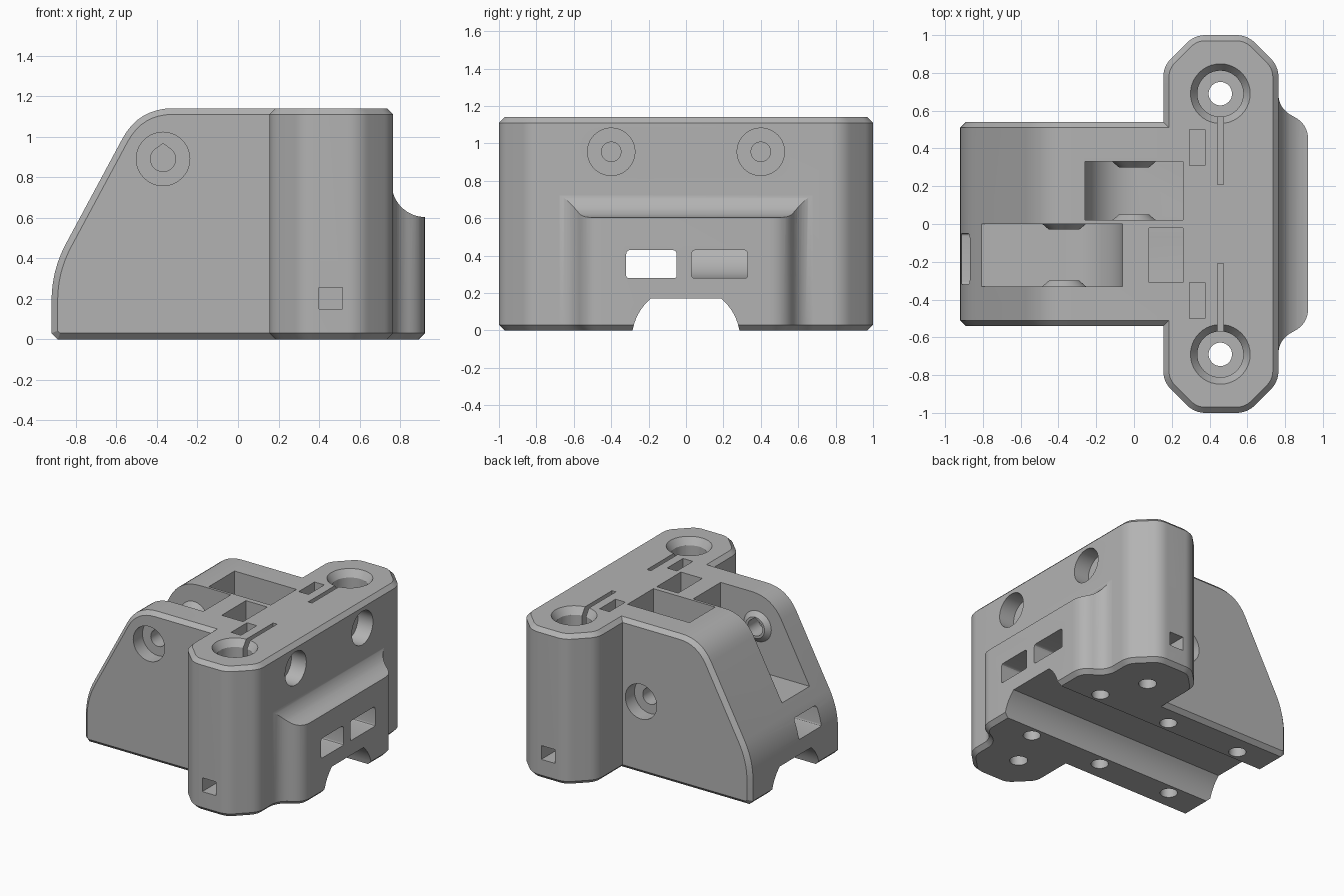
import bpy, bmesh, math
from mathutils import Vector

if "Cube" in bpy.data.objects:
    bpy.data.objects.remove(bpy.data.objects["Cube"])

grey = bpy.data.materials.new("plain_grey")
grey.diffuse_color = (0.45, 0.45, 0.45, 1)
grey.use_nodes = True
grey.node_tree.nodes["Principled BSDF"].inputs["Base Color"].default_value = grey.diffuse_color


def place(axis, u, v, w):
    return {'x': (w, u, v), 'y': (u, w, v), 'z': (u, v, w)}[axis]


def loft(name, axis, rings):
    """Solid through matching 2D rings [(points, position along axis)]."""
    bm = bmesh.new()
    loops = [[bm.verts.new(place(axis, p[0], p[1], w)) for p in pts] for pts, w in rings]
    n = len(loops[0])
    for a, b in zip(loops, loops[1:]):
        for i in range(n):
            j = (i + 1) % n
            bm.faces.new((a[i], a[j], b[j], b[i]))
    bm.faces.new(loops[0])
    bm.faces.new(loops[-1])
    bmesh.ops.recalc_face_normals(bm, faces=bm.faces)
    me = bpy.data.meshes.new(name)
    bm.to_mesh(me)
    bm.free()
    me.materials.append(grey)
    ob = bpy.data.objects.new(name, me)
    bpy.context.collection.objects.link(ob)
    return ob


def circle(cx, cy, r, n=40):
    return [(cx + r * math.cos(2 * math.pi * i / n), cy + r * math.sin(2 * math.pi * i / n))
            for i in range(n)]


def teardrop(cx, cy, r):
    """Circle with a small printable peak on top."""
    pts = [(cx + r * math.cos(a), cy + r * math.sin(a))
           for a in [math.radians(125 + 290 * i / 32) for i in range(33)]]
    return pts + [(cx, cy + r * 1.22)]


def rect(u0, u1, v0, v1):
    return [(u0, v0), (u1, v0), (u1, v1), (u0, v1)]


def rounded(corners, n=8):
    """Round each corner (u, v, d) starting at distance d from it."""
    out = []
    for i, (u, v, d) in enumerate(corners):
        p = Vector((u, v))
        if d == 0:
            out.append(p)
            continue
        a = p + (Vector(corners[i - 1][:2]) - p).normalized() * d
        b = p + (Vector(corners[(i + 1) % len(corners)][:2]) - p).normalized() * d
        for k in range(n + 1):
            t = k / n
            out.append(a * (1 - t) ** 2 + p * (2 * t * (1 - t)) + b * t * t)
    return out


def inset(pts, d):
    """Move a closed outline inwards by d."""
    pts = [Vector(p) for p in pts]
    n = len(pts)
    area = sum(pts[i - 1].x * pts[i].y - pts[i].x * pts[i - 1].y for i in range(n))
    s = 1 if area > 0 else -1
    out = []
    for i, p in enumerate(pts):
        e0 = (p - pts[i - 1]).normalized()
        e1 = (pts[(i + 1) % n] - p).normalized()
        n0, n1 = Vector((-e0.y, e0.x)) * s, Vector((-e1.y, e1.x)) * s
        out.append(p + (n0 + n1) * (d / (1 + n0.dot(n1))))
    return out


def prism(name, axis, pts, lo, hi, c_lo=0, c_hi=0):
    rings = [(pts, lo + c_lo), (pts, hi - c_hi)]
    if c_lo:
        rings.insert(0, (inset(pts, c_lo), lo))
    if c_hi:
        rings.append((inset(pts, c_hi), hi))
    return loft(name, axis, rings)


def combine(target, other, op):
    m = target.modifiers.new(op, 'BOOLEAN')
    m.operation, m.object, m.solver = op, other, 'EXACT'
    bpy.context.view_layer.objects.active = target
    bpy.ops.object.modifier_apply(modifier=m.name)
    bpy.data.objects.remove(other)


C = 0.03
# Sloped body
body = prism("bracket_body", 'y', rounded([
    (-0.89, 0, 0), (0.5, 0, 0), (0.5, 1.14, 0), (-0.49, 1.14, 0.17),
    (-0.92, 0.34, 0.15), (-0.92, C, 0)]), -0.54, 0.54, C, C)

# Wide upright block
block = prism("rod_block", 'z', rounded([
    (0.32, -1, 0.06), (0.60, -1, 0.06), (0.765, -0.835, 0.06), (0.765, 0.835, 0.06),
    (0.60, 1, 0.06), (0.32, 1, 0.06), (0.155, 0.835, 0.06), (0.155, -0.835, 0.06)]),
    0, 1.14, C, C)
combine(body, block, 'UNION')

# Bulge with a concave top fillet
bulge = prism("front_bulge", 'z', rounded([
    (0.6, -0.75, 0), (0.764, -0.75, 0), (0.764, -0.61, 0.085), (0.922, -0.53, 0.085),
    (0.922, 0.53, 0.085), (0.764, 0.61, 0.085), (0.764, 0.75, 0), (0.6, 0.75, 0)]),
    0, 0.77, C, 0)
combine(bulge, prism("fillet_cutter", 'y', circle(0.925, 0.77, 0.167, 64), -0.9, 0.9), 'DIFFERENCE')
combine(body, bulge, 'UNION')


def cut(axis, pts, lo, hi):
    combine(body, prism("cutter", axis, pts, lo, hi), 'DIFFERENCE')


# Flat-topped round channel underneath
a0 = math.asin(0.22 / 0.29)
cut('x', [(0.29 * math.cos(a), -0.05 + 0.29 * math.sin(a))
          for a in [-0.6 + (a0 + 0.6) * i / 16 for i in range(17)]]
    + [(-0.29 * math.cos(a), -0.05 + 0.29 * math.sin(a))
       for a in [a0 - (a0 + 0.6) * i / 16 for i in range(17)]], -1.2, 1.2)

# Pulley pockets: rear one and the one open to the slope
cut('y', [(0.26, 1.3), (-0.26, 1.3)]
    + [(0.26 * math.cos(a), 0.54 + 0.26 * math.sin(a))
       for a in [math.pi * (1 + i / 24) for i in range(13)]] + [(0.26, 0.28)], 0.02, 0.33)
cut('y', [(-1.2, 1.3), (-1.2, 0.55), (-0.37, 0.55)]
    + [(-0.37 + 0.31 * math.cos(a), 0.86 + 0.31 * math.sin(a))
       for a in [math.pi * (-0.5 + i / 24) for i in range(1, 13)]] + [(-0.06, 1.3)], -0.33, 0)
# Belt drop slot
cut('z', rect(0.08, 0.26, -0.31, -0.02), 0.28, 1.3)
# Belt windows
for y0, y1, x0 in ((-0.32, -0.05, -1.2), (0.03, 0.33, 0.0)):
    cut('x', rounded([(y0, 0.28, 0.015), (y1, 0.28, 0.015),
                      (y1, 0.43, 0.025), (y0, 0.43, 0.025)], 4), x0, 1.2)

# Pulley spacers on the pocket walls, then bolt holes with countersunk heads
for x, z, y0, y1, out, end in ((-0.37, 0.89, -0.33, 0.0, -0.54, 0.25),
                               (0.0, 0.55, 0.33, 0.02, 0.54, -0.25)):
    s = 1 if y1 > y0 else -1
    for wall, d in ((y0, s), (y1, -s)):
        combine(body, loft("spacer", 'y', [(circle(x, z, 0.125), wall - 0.008 * d),
                                           (circle(x, z, 0.08), wall + 0.03 * d)]), 'UNION')
    cut('y', circle(x, z, 0.132), *sorted((out - 0.1 * s, out + 0.11 * s)))
    cut('y', teardrop(x, z, 0.062), *sorted((out, end)))

for s in (-1, 1):
    # Rod bores with flared mouth, small through hole
    cut('z', circle(0.457, 0.69 * s, 0.122), 0.35, 1.3)
    combine(body, loft("flare", 'z', [(circle(0.457, 0.69 * s, 0.12), 1.085),
                                      (circle(0.457, 0.69 * s, 0.165), 1.15)]), 'DIFFERENCE')
    cut('z', circle(0.457, 0.69 * s, 0.062), -0.1, 0.5)
    # Narrow slit from the bore
    cut('z', rect(0.442, 0.475, *sorted((0.21 * s, 0.62 * s))), 0.6, 1.3)
    # Nut slots in the top and end faces
    cut('z', rect(0.293, 0.375, *sorted((0.31 * s, 0.50 * s))), 0.84, 1.3)
    cut('y', rect(0.40, 0.515, 0.15, 0.255), *sorted((0.6 * s, 1.2 * s)))
    # Clamp screws on the bulge side
    cut('x', circle(0.4 * s, 0.955, 0.127), 0.64, 1.0)
    cut('x', circle(0.4 * s, 0.955, 0.052), 0.27, 0.9)
    # Screw holes in the underside
    for x in (-0.62, 0.0, 0.61):
        cut('z', circle(x, 0.367 * s, 0.06, 32), -0.1, 0.22)

# Smooth curves, crisp edges
bpy.ops.object.select_all(action='DESELECT')
body.select_set(True)
bpy.context.view_layer.objects.active = body
bpy.ops.object.shade_smooth_by_angle(angle=math.radians(25))
